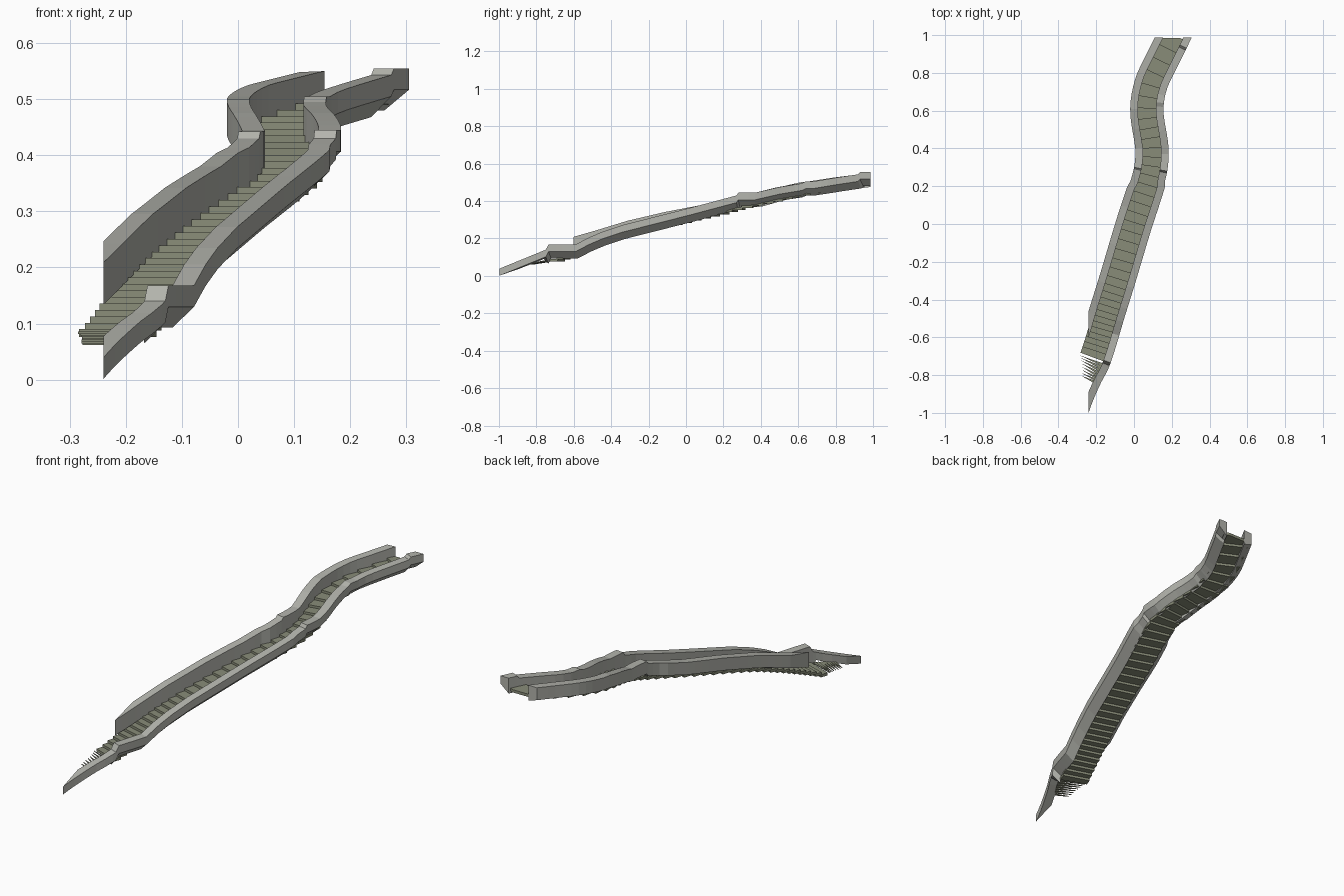
import bpy, bmesh
from mathutils import Vector

if "Cube" in bpy.data.objects:
    bpy.data.objects.remove(bpy.data.objects["Cube"])

def material(name, col):
    m = bpy.data.materials.new(name)
    m.diffuse_color = (*col, 1)
    m.use_nodes = True
    m.node_tree.nodes["Principled BSDF"].inputs["Base Color"].default_value = m.diffuse_color
    return m

STONE = material("grey stone", (0.45, 0.455, 0.415))
TREAD = material("olive stone", (0.25, 0.265, 0.19))

def lerp(pts, t):
    for (a, va), (b, vb) in zip(pts, pts[1:]):
        if t <= b:
            break
    return va + (vb - va) * (t - a) / (b - a)

def smooth(pts, t):
    """Cubic interpolation through (t, value) points."""
    n = len(pts)
    i = 0
    while i < n - 2 and t > pts[i + 1][0]:
        i += 1
    def slope(k):
        a, b = pts[max(k - 1, 0)], pts[min(k + 1, n - 1)]
        return (b[1] - a[1]) / (b[0] - a[0])
    (a, va), (b, vb) = pts[i], pts[i + 1]
    h = b - a
    u = (t - a) / h
    return ((2*u**3 - 3*u*u + 1) * va + (u**3 - 2*u*u + u) * h * slope(i)
            + (3*u*u - 2*u**3) * vb + (u**3 - u*u) * h * slope(i + 1))

# winding centre line: y -> x, and tread height: y -> z
PATH = [(-1.1, -.372), (-.93, -.318), (-.8, -.262), (-.73, -.225), (-.635, -.192),
        (-.47, -.143), (-.3, -.09), (0, 0), (.2, .065), (.3, .09), (.4, .095),
        (.6, .068), (.74, .09), (.87, .15), (.985, .207), (1.1, .26)]
TREADS = [(-.95, .032), (-.8, .068), (-.7, .092), (-.6, .131), (-.45, .189), (-.3, .237),
          (0, .307), (.27, .369), (.4, .4), (.65, .454), (.98, .513), (1.1, .531)]
# wall tops: y of the outer edge -> z
RIGHT_TOP = [(-1.1, .0), (-1, .038), (-.75, .14), (-.735, .168), (-.59, .168), (-.52, .205),
             (-.45, .235), (-.34, .272), (-.15, .32), (.015, .362), (.27, .43),
             (.28, .445), (.37, .445), (.5, .475), (.62, .495), (.64, .505),
             (.68, .505), (.8, .525), (.92, .543), (.93, .555), (1.2, .555)]
LEFT_TOP = [(-1.1, .1), (-.62, .2), (-.47, .243), (-.3, .295), (-.1, .342), (.1, .38),
            (.29, .43), (.3, .442), (.4, .445), (.5, .475), (.61, .5), (.66, .505),
            (.8, .525), (.985, .548), (1.2, .57)]

def place(y, off):
    """Point at a sideways offset from the centre line."""
    d = Vector((smooth(PATH, y + .005) - smooth(PATH, y - .005), .01)).normalized()
    return Vector((smooth(PATH, y) + d.y * off, y - d.x * off))

def cut(bm, co, no):
    """Remove the part on the normal's side and cap the cut."""
    bmesh.ops.bisect_plane(bm, geom=bm.verts[:] + bm.edges[:] + bm.faces[:],
                           plane_co=co, plane_no=no, clear_outer=True)
    bmesh.ops.holes_fill(bm, edges=[e for e in bm.edges if e.is_boundary])

def finish(bm, name, mat):
    bmesh.ops.recalc_face_normals(bm, faces=bm.faces)
    me = bpy.data.meshes.new(name)
    bm.to_mesh(me)
    bm.free()
    me.materials.append(mat)
    ob = bpy.data.objects.new(name, me)
    bpy.context.collection.objects.link(ob)

def wall(name, side, top, outer_drop):
    bm = bmesh.new()
    rings = []
    ys = {round(-1.05 + i * .0355, 4) for i in range(61)}
    ys |= {y for y, _ in top if -1.05 < y < 1.08}
    for y in sorted(ys):
        half = .096 if y < .2 else .088
        p = y
        for _ in range(12):          # station whose outer edge lies at y
            p += .7 * (y - place(p, side * half).y)
        a, b = place(p, side * (half - .04)), place(p, side * half)
        z = lerp(top, y)
        inner_drop = outer_drop if y < -.75 else .075
        rings.append([bm.verts.new((q.x, q.y, h)) for q, h in
                      ((a, z), (b, z), (b, z - outer_drop), (a, z - inner_drop))])
    for r, s in zip(rings, rings[1:]):
        for k in range(4):
            bm.faces.new((r[k], r[(k + 1) % 4], s[(k + 1) % 4], s[k]))
    bm.faces.new(rings[0])
    bm.faces.new(rings[-1])
    # trimmed ends
    cut(bm, (-.24, 0, 0), (-1, 0, 0))
    cut(bm, (0, -1, 0), (0, -1, 0))
    cut(bm, (0, .987, 0), (0, 1, 0))
    finish(bm, name, STONE)

wall("right_wall", 1, RIGHT_TOP, .038)
wall("left_wall", -1, LEFT_TOP, .06)

def slab(bm, corners, z, thick):
    lo = [bm.verts.new((p.x, p.y, z - thick)) for p in corners]
    hi = [bm.verts.new((p.x, p.y, z)) for p in corners]
    bm.faces.new(lo[::-1])
    bm.faces.new(hi)
    n = len(corners)
    for k in range(n):
        bm.faces.new((lo[k], lo[(k + 1) % n], hi[(k + 1) % n], hi[k]))

def y_at(z):
    """Where the stair reaches height z."""
    a, b = -.95, 1.1
    for _ in range(30):
        m = (a + b) / 2
        a, b = (m, b) if smooth(TREADS, m) < z else (a, m)
    return a

# steps of equal rise, deeper where the slope is gentle
bm = bmesh.new()
RISE, WL, WR = .0115, -.072, .06
z = .09
while z < .513:
    y0, y1 = y_at(z), min(y_at(z + RISE) + .004, 1.06)
    slab(bm, [place(y0, WL), place(y0, WR), place(y1, WR), place(y1, WL)], z, RISE + .002)
    z += RISE
cut(bm, (0, .985, 0), (0, 1, 0))
finish(bm, "steps", TREAD)

# broken splinters below the first full step
bm = bmesh.new()
for i in range(8):
    y = -.722 - i * .0125
    slab(bm, [place(y, -.068 + .008 * i), place(y - .006, .06), place(y + .0065, .06)],
         smooth(TREADS, y), .004)
finish(bm, "broken_step_splinters", TREAD)
